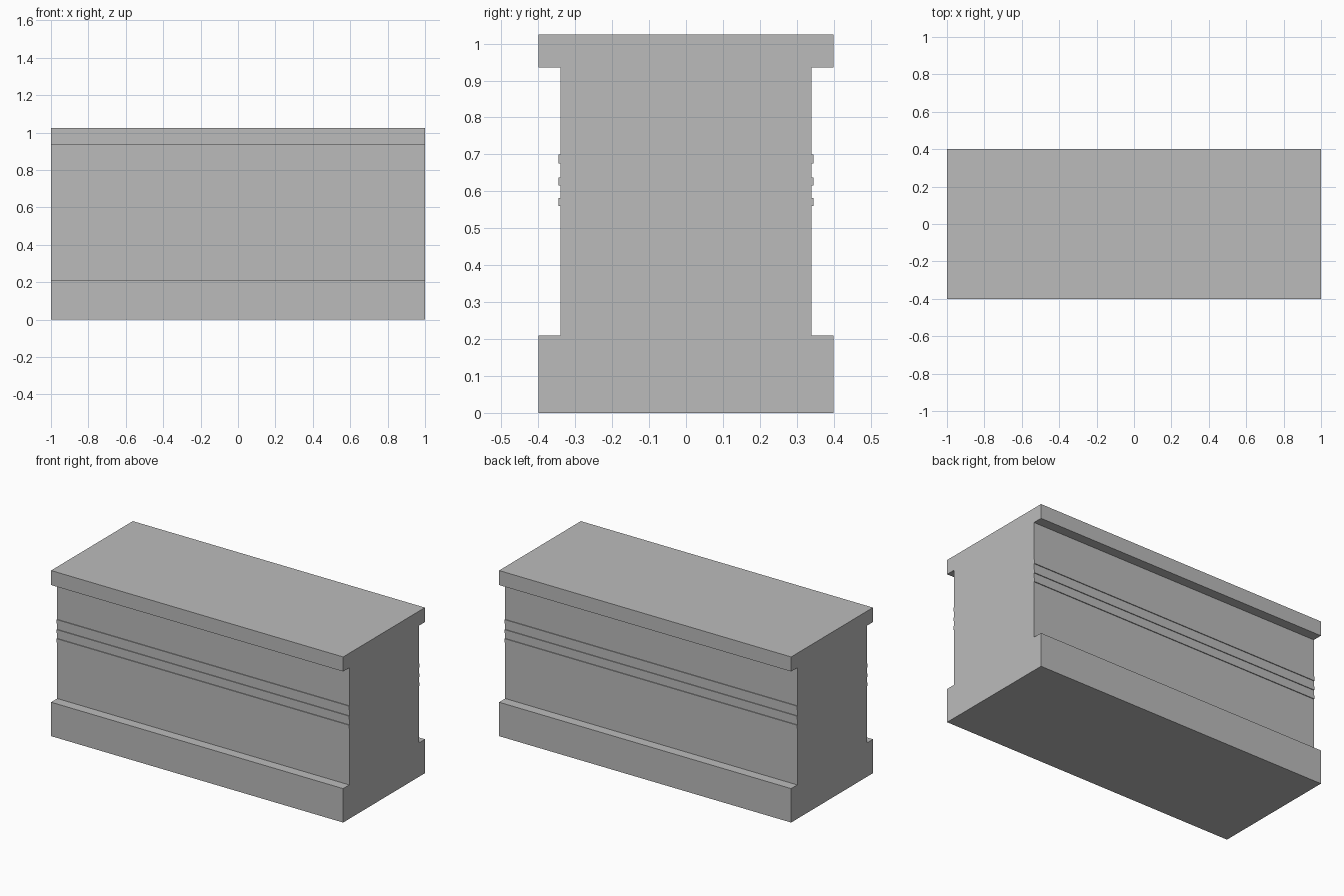
import bpy
import bmesh

default_cube = bpy.data.objects.get("Cube")
if default_cube:
    bpy.data.objects.remove(default_cube, do_unlink=True)

# Single stone grey
grey = bpy.data.materials.new("stone_grey")
grey.use_nodes = True
colour = (0.5, 0.5, 0.5, 1.0)
grey.diffuse_color = colour
grey.node_tree.nodes["Principled BSDF"].inputs["Base Color"].default_value = colour

LENGTH = 2.0
HEIGHT = 1.025
BASE_TOP = 0.21
CAP_BOTTOM = 0.935
WIDE, NARROW, RIB = 0.4, 0.34, 0.345
RIBS = [(0.56, 0.582), (0.616, 0.638), (0.675, 0.70)]


def extrude_profile(name, outline, length):
    """Extrude a closed (y, z) outline along x, centred on x = 0."""
    bm = bmesh.new()
    face = bm.faces.new([bm.verts.new((-length / 2, y, z)) for y, z in outline])
    result = bmesh.ops.extrude_face_region(bm, geom=[face], use_keep_orig=True)
    moved = [v for v in result["geom"] if isinstance(v, bmesh.types.BMVert)]
    bmesh.ops.translate(bm, verts=moved, vec=(length, 0, 0))
    bmesh.ops.recalc_face_normals(bm, faces=bm.faces)
    mesh = bpy.data.meshes.new(name)
    bm.to_mesh(mesh)
    bm.free()
    mesh.materials.append(grey)
    obj = bpy.data.objects.new(name, mesh)
    bpy.context.collection.objects.link(obj)
    return obj


# Half profile: plinth, recessed wall with three ribs, overhanging cap
side = [(WIDE, 0), (WIDE, BASE_TOP), (NARROW, BASE_TOP)]
for low, high in RIBS:
    side += [(NARROW, low), (RIB, low), (RIB, high), (NARROW, high)]
side += [(NARROW, CAP_BOTTOM), (WIDE, CAP_BOTTOM), (WIDE, HEIGHT)]

# Mirror the half profile to close the outline
outline = side + [(-y, z) for y, z in reversed(side)]
extrude_profile("wall_block", outline, LENGTH)
